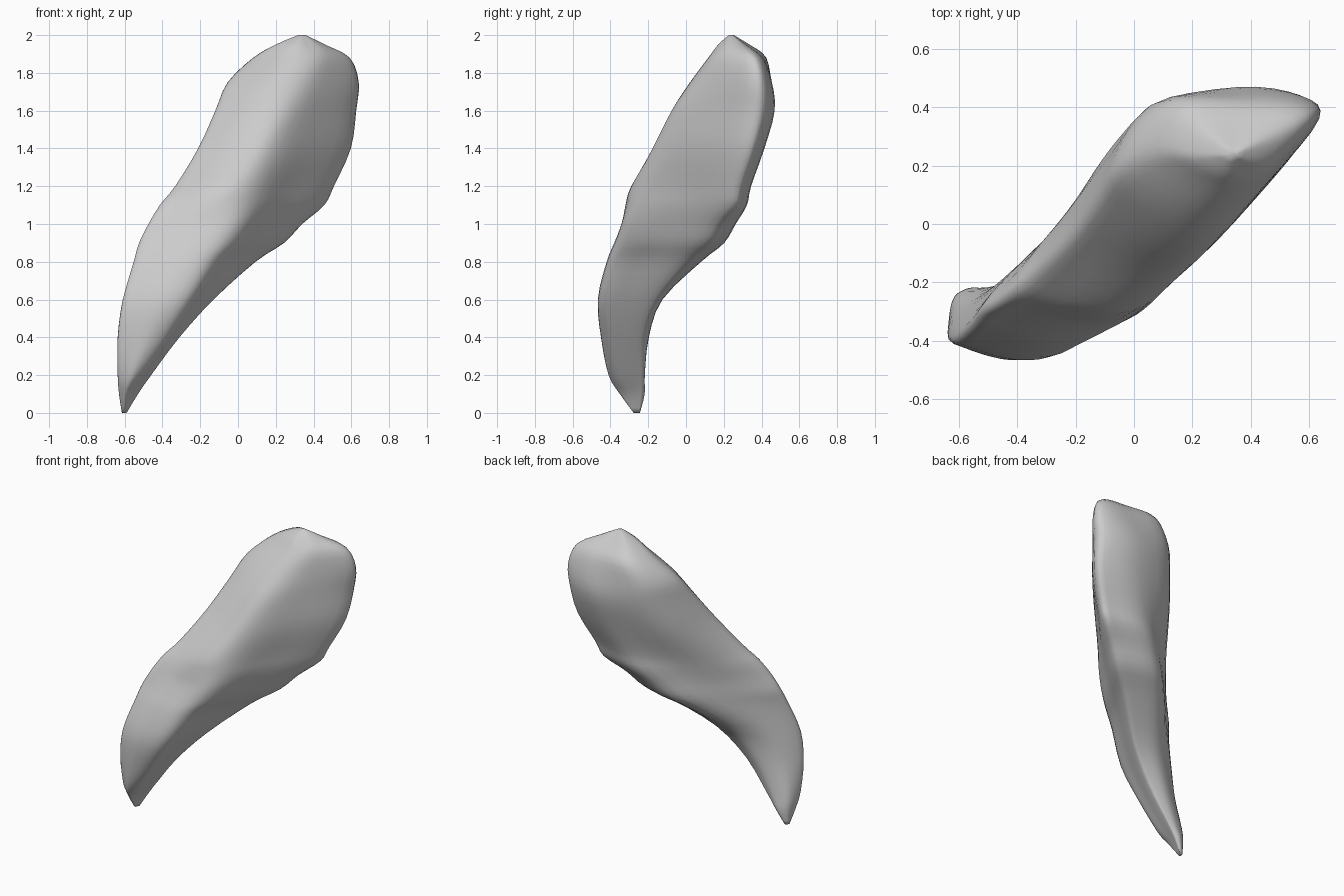
import bpy, bmesh
from mathutils import Vector

if "Cube" in bpy.data.objects:
    bpy.data.objects.remove(bpy.data.objects["Cube"])

# Horizontal sections: z, x min, x max, y min, y max,
# front ridge x, front ridge y, left edge y, right edge y, back-left bulge
SECTIONS = [
    (0.10, -.630, -.53, -.35, -.22, -.57, -.32, -.31, -.24, .26),
    (0.20, -.637, -.46, -.41, -.22, -.51, -.38, -.35, -.24, .25),
    (0.40, -.637, -.31, -.45, -.20, -.38, -.42, -.38, -.24, .21),
    (0.60, -.61, -.13, -.467, -.13, -.26, -.44, -.38, -.17, .19),
    (0.80, -.55, .09, -.42, .07, -.14, -.385, -.32, -.01, .18),
    (0.90, -.52, .24, -.38, .19, -.05, -.34, -.28, .09, .18),
    (1.00, -.47, .335, -.34, .25, .01, -.31, -.25, .15, .18),
    (1.10, -.41, .45, -.32, .31, .06, -.27, -.20, .23, .19),
    (1.20, -.33, .50, -.29, .335, .10, -.23, -.13, .25, .205),
    (1.40, -.21, .59, -.17, .41, .18, -.15, -.01, .31, .24),
    (1.60, -.12, .62, -.07, .467, .27, -.05, .12, .35, .25),
    (1.75, -.055, .635, .025, .455, .34, .05, .21, .36, .24),
    (1.88, .08, .59, .12, .41, .40, .14, .27, .34, .18),
    (1.95, .20, .46, .17, .32, .38, .19, .25, .28, .07),
]
AROUND, UP = 4, 3


def ring(s):
    z, x0, x1, y0, y1, rx, ry, ly, rty, bulge = s
    left, ridge = Vector((x0, ly, z)), Vector((rx, ry, z))
    right = Vector((x1, rty, z))
    shoulder = Vector((x0 + .18 * (rx - x0), y0 + .45 * (ly - y0), z))
    front = Vector((x0 + .62 * (rx - x0), y0, z))
    side = ridge.lerp(right, .45)
    if z > 1.3:
        side += Vector((.012, -.012, 0))
    back = Vector((x0 + .62 * (x1 - x0), y1, z))
    corner = Vector((x0 + .92 * (x1 - x0), y1 - .25 * (y1 - rty), z))
    v = (left.x + left.y + back.x + back.y) / 2
    u = bulge * 2 ** .5
    back_left = Vector(((v - u) / 2, (v + u) / 2, z))
    return [left, shoulder, front, ridge, side, right, corner, back, back_left]


def spline(a, b, c, d, t):
    return .5 * (2 * b + (c - a) * t + (2 * a - 5 * b + 4 * c - d) * t * t
                 + (3 * b - a - 3 * c + d) * t ** 3)


def tip(near, point, k):
    # small closing ring around an end point
    p = Vector(point)
    c = sum(near, Vector()) / len(near)
    return [p + Vector(((q - c).x, (q - c).y, 0)) * k for q in near]


rings = [ring(s) for s in SECTIONS]
rings = [tip(rings[0], (-.602, -.26, 0), .25)] + rings + [tip(rings[-1], (.34, .24, 2), .15)]

# Smooth lengthwise, then around each section
fine = []
last = len(rings) - 1
for i in range(last):
    quad = [rings[max(0, min(last, i + k))] for k in (-1, 0, 1, 2)]
    for s in range(UP):
        fine.append([spline(*p, s / UP) for p in zip(*quad)])
fine.append(rings[-1])

bm = bmesh.new()
loops = []
for r in fine:
    n = len(r)
    loops.append([bm.verts.new(spline(r[i - 1], r[i], r[(i + 1) % n], r[(i + 2) % n], t / AROUND))
                  for i in range(n) for t in range(AROUND)])
m = len(loops[0])
for a, b in zip(loops, loops[1:]):
    for i in range(m):
        j = (i + 1) % m
        bm.faces.new((a[i], a[j], b[j], b[i]))
bm.faces.new(loops[0][::-1])
bm.faces.new(loops[-1])
bmesh.ops.recalc_face_normals(bm, faces=bm.faces)
for f in bm.faces:
    f.smooth = True

# Leaning curved body
mesh = bpy.data.meshes.new("curved_body")
bm.to_mesh(mesh)
bm.free()
body = bpy.data.objects.new("curved_body", mesh)
bpy.context.collection.objects.link(body)
